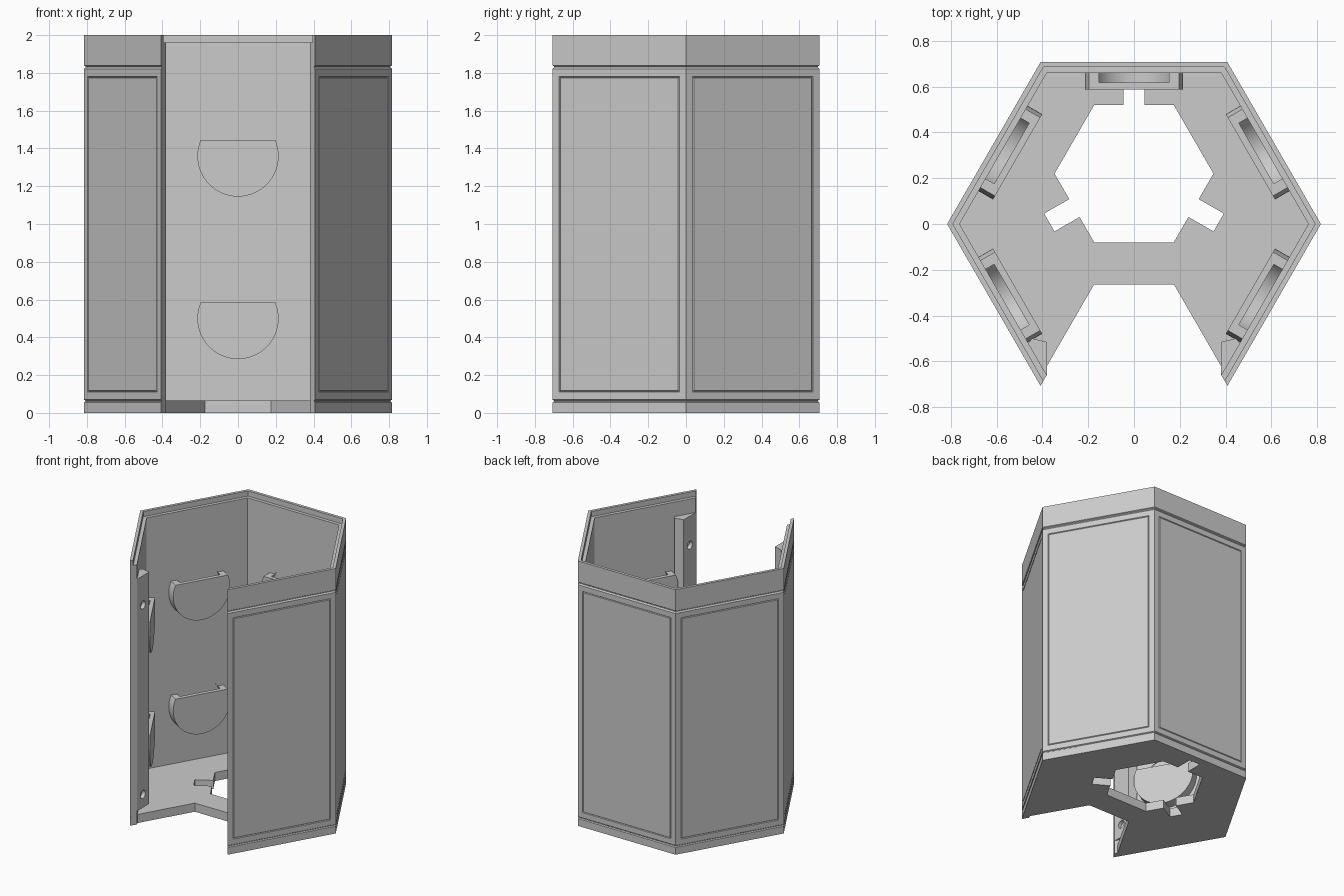
import bpy, bmesh
from math import sin, cos, radians, pi
from mathutils import Matrix, Vector

if "Cube" in bpy.data.objects:
    bpy.data.objects.remove(bpy.data.objects["Cube"], do_unlink=True)

grey = bpy.data.materials.new("light_grey")
grey.use_nodes = True
grey.diffuse_color = (0.6, 0.6, 0.6, 1)
grey.node_tree.nodes["Principled BSDF"].inputs["Base Color"].default_value = (0.6, 0.6, 0.6, 1)

WALL_ANGLES = [-30, 30, 90, 150, 210]   # outward directions of the five walls
HOLDER_HEIGHTS = [0.5, 1.36]
OUTER, INNER = 0.707, 0.66              # wall distances from the axis


def make_object(name, bm):
    bmesh.ops.recalc_face_normals(bm, faces=bm.faces)
    mesh = bpy.data.meshes.new(name)
    bm.to_mesh(mesh)
    bm.free()
    mesh.materials.append(grey)
    ob = bpy.data.objects.new(name, mesh)
    bpy.context.collection.objects.link(ob)
    return ob


def prism(bm, points, direction):
    """Extrude a closed outline of 3D points along a direction."""
    face = bm.faces.new([bm.verts.new(p) for p in points])
    ext = bmesh.ops.extrude_face_region(bm, geom=[face])
    verts = [g for g in ext["geom"] if isinstance(g, bmesh.types.BMVert)]
    bmesh.ops.translate(bm, verts=verts, vec=direction)


def arc(radius, start, end, count):
    steps = [start + (end - start) * i / count for i in range(count + 1)]
    return [(radius * cos(a), radius * sin(a)) for a in steps]


def cut(target, cutter):
    """Subtract the cutter and bake the result."""
    cutter.hide_render = True
    mod = target.modifiers.new("cut", "BOOLEAN")
    mod.operation, mod.solver, mod.object = "DIFFERENCE", "EXACT", cutter
    bpy.context.view_layer.update()
    graph = bpy.context.evaluated_depsgraph_get()
    mesh = bpy.data.meshes.new_from_object(target.evaluated_get(graph))
    target.modifiers.clear()
    target.data = mesh


def on_walls(outline, y0, y1):
    """Repeat an x-z outline, extruded from y0 to y1, at every holder place."""
    bm = bmesh.new()
    for ang in WALL_ANGLES:
        rot = Matrix.Rotation(radians(ang - 90), 3, "Z")
        for z in HOLDER_HEIGHTS:
            prism(bm, [rot @ Vector((x, y0, z + h)) for x, h in outline],
                  rot @ Vector((0, y1 - y0, 0)))
    return bm


# Walls: cross-section swept round five sides of a hexagon, front left open
section = [(OUTER, 0), (OUTER, 0.055), (0.699, 0.06), (0.699, 0.065),
           (OUTER, 0.07), (OUTER, 1.82), (0.699, 1.83), (0.699, 1.835),
           (OUTER, 1.84), (OUTER, 2), (0.685, 2), (0.685, 1.96),
           (INNER, 1.96), (INNER, 0)]
bm = bmesh.new()
rings = []
for k in range(6):
    a = radians(60 * k - 60)
    rings.append([bm.verts.new((d / cos(pi / 6) * cos(a), d / cos(pi / 6) * sin(a), z))
                  for d, z in section])
n = len(section)
panels = []
for r0, r1 in zip(rings, rings[1:]):
    for i in range(n):
        j = (i + 1) % n
        face = bm.faces.new((r0[i], r1[i], r1[j], r0[j]))
        if section[i] == (OUTER, 0.07):
            panels.append(face)
bm.faces.new(rings[0])
bm.faces.new(rings[-1])
bmesh.ops.recalc_face_normals(bm, faces=bm.faces)
# Thin grooved border on each outer panel
for thickness, depth in [(0.04, 0), (0.004, -0.005), (0.004, 0.005)]:
    bmesh.ops.inset_individual(bm, faces=panels, thickness=thickness,
                               depth=depth, use_even_offset=True)
walls = make_object("walls", bm)

# Round holder cups with flat open tops
bm = on_walls(arc(0.215, pi - radians(23.3), 2 * pi + radians(23.3), 40), 0.587, INNER)
holders = make_object("holder_cups", bm)

# Round pockets cut into cups and slightly into walls
bm = on_walls(arc(0.175, 0, 2 * pi, 48)[:-1], 0.617, 0.665)
pockets = make_object("pocket_cutter", bm)
cut(walls, pockets)
cut(holders, pockets)

# Floor with an angled front notch
right = [(0.175, -0.265), (0.392, -0.641), (INNER / cos(pi / 6), 0),
         (INNER / 3 ** 0.5, INNER)]
outline = right + [(-x, y) for x, y in reversed(right)]
bm = bmesh.new()
prism(bm, [(x, y, 0) for x, y in outline], (0, 0, 0.065))
floor = make_object("floor", bm)

# Hexagonal floor opening with three key slots
centre = Vector((0, 0.22, -0.1))
points = []
for k in range(6):
    a = radians(60 * k)
    points.append(centre + Vector((cos(a), sin(a), 0)) * 0.347)
    if k % 2:
        rot = Matrix.Rotation(a + pi / 6, 3, "Z")
        points += [centre + rot @ Vector(p) for p in
                   [(0.3005, -0.045, 0), (0.427, -0.045, 0),
                    (0.427, 0.045, 0), (0.3005, 0.045, 0)]]
bm = bmesh.new()
prism(bm, points, (0, 0, 0.3))
opening = make_object("opening_cutter", bm)
cut(floor, opening)

# Mounting posts inside the front edges, each with two screw holes
posts = bmesh.new()
holes = bmesh.new()
for s in (-1, 1):
    prism(posts, [(s * x, y, 0.1) for x, y in
                  [(0.381, -0.66), (0.381, -0.515), (0.445, -0.5), (0.462, -0.52)]],
          (0, 0, 1.75))
    for z in (0.2, 1.63):
        prism(holes, [(s * 0.35, u - 0.59, v + z) for u, v in arc(0.03, 0, 2 * pi, 24)[:-1]],
              (s * 0.06, 0, 0))
front_posts = make_object("front_posts", posts)
screw_holes = make_object("screw_hole_cutter", holes)
cut(front_posts, screw_holes)

# Remove the cutters and shade the round parts smooth
for ob in (pockets, opening, screw_holes):
    bpy.data.objects.remove(ob, do_unlink=True)
for ob in (walls, holders, floor, front_posts):
    bpy.ops.object.select_all(action="DESELECT")
    ob.select_set(True)
    bpy.context.view_layer.objects.active = ob
    bpy.ops.object.shade_smooth_by_angle(angle=radians(25))
